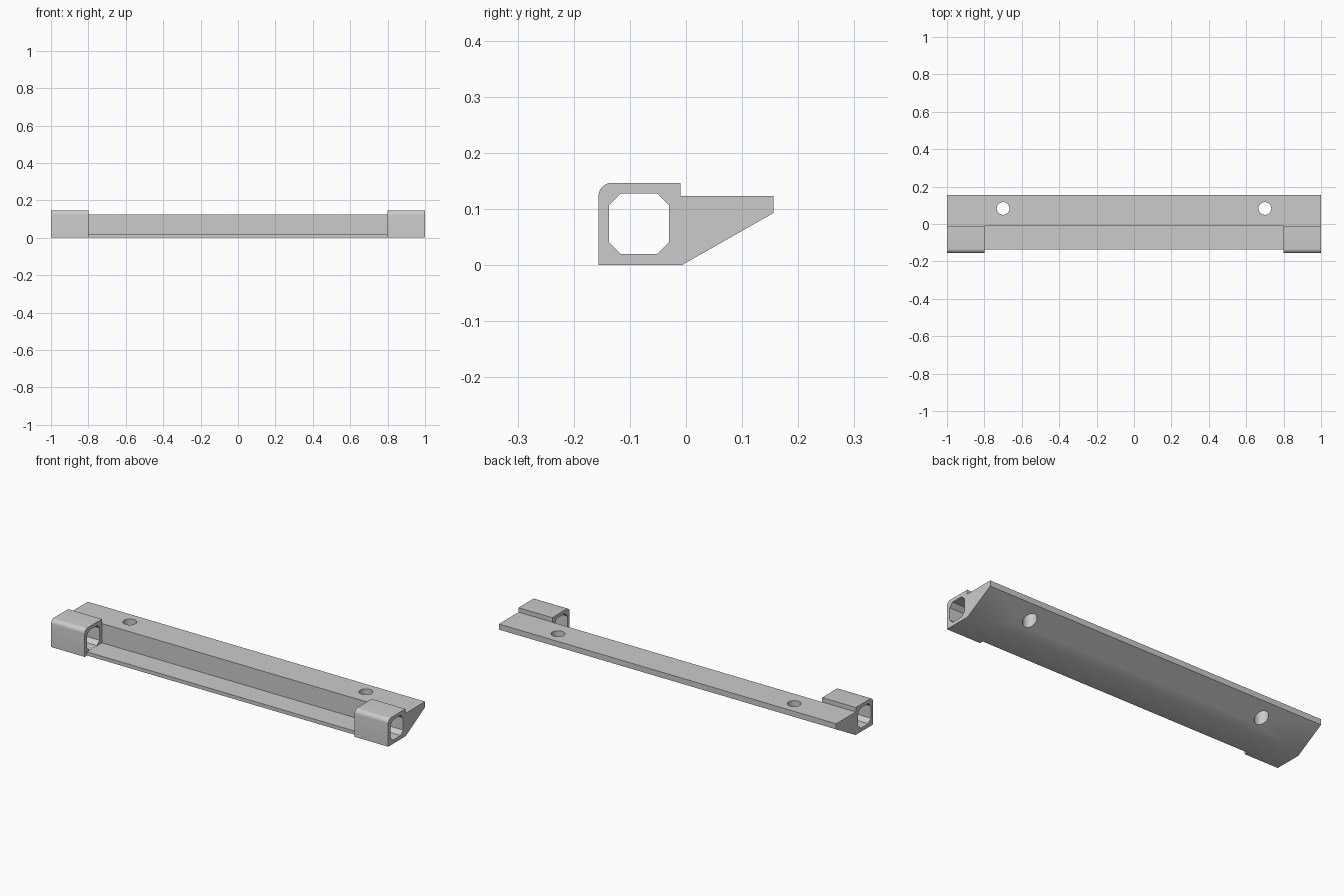
import bpy, bmesh
from math import radians, sin, cos

if "Cube" in bpy.data.objects:
    bpy.data.objects.remove(bpy.data.objects["Cube"])


def prism(name, profile, x0, x1):
    """Extrude a (y, z) outline along x."""
    bm = bmesh.new()
    face = bm.faces.new([bm.verts.new((x0, y, z)) for y, z in profile])
    ext = bmesh.ops.extrude_face_region(bm, geom=[face])
    verts = [v for v in ext["geom"] if isinstance(v, bmesh.types.BMVert)]
    bmesh.ops.translate(bm, vec=(x1 - x0, 0, 0), verts=verts)
    bmesh.ops.recalc_face_normals(bm, faces=bm.faces)
    mesh = bpy.data.meshes.new(name)
    bm.to_mesh(mesh)
    bm.free()
    obj = bpy.data.objects.new(name, mesh)
    bpy.context.collection.objects.link(obj)
    return obj


def cut(target, cutter):
    """Subtract the cutter, then remove it."""
    cutter.hide_render = True
    mod = target.modifiers.new("cut", "BOOLEAN")
    mod.operation = "DIFFERENCE"
    mod.solver = "EXACT"
    mod.object = cutter
    bpy.context.view_layer.objects.active = target
    bpy.ops.object.modifier_apply(modifier=mod.name)
    bpy.data.objects.remove(cutter, do_unlink=True)


# Full-length body: square socket with one rounded corner, plus a wedge shelf
F, R = 0.156, 0.024
corner = [(-F + R - R * sin(radians(a)), 0.147 - R + R * cos(radians(a)))
          for a in range(0, 91, 15)]
outline = [(-F, 0), (-0.008, 0), (F, 0.093), (F, 0.123),
           (-0.01, 0.123), (-0.01, 0.147)] + corner
body = prism("mounting_rail", outline, -1, 1)

# Open middle: leaves only the floor plate between the end sockets
pocket = [(-0.3, -0.1), (-0.1365, -0.1), (-0.1365, 0.0195),
          (-0.0095, 0.0195), (-0.0095, 0.3), (-0.3, 0.3)]
cut(body, prism("pocket_cutter", pocket, -0.8, 0.8))

# Chamfered tunnel through each end socket
y0, y1, z0, z1, c = -0.137, -0.03, 0.02, 0.128, 0.021
tunnel = [(y0 + c, z0), (y1 - c, z0), (y1, z0 + c), (y1, z1 - c),
          (y1 - c, z1), (y0 + c, z1), (y0, z1 - c), (y0, z0 + c)]
for side in (-1, 1):
    cut(body, prism("tunnel_cutter", tunnel, side * 0.75, side * 1.1))

# Screw holes through the shelf
for side in (-1, 1):
    bpy.ops.mesh.primitive_cylinder_add(vertices=32, radius=0.034, depth=0.5,
                                        location=(side * 0.7, 0.083, 0.1))
    cut(body, bpy.context.object)

bpy.ops.object.select_all(action="DESELECT")
body.select_set(True)
bpy.context.view_layer.objects.active = body
bpy.ops.object.shade_smooth_by_angle(angle=radians(30))
